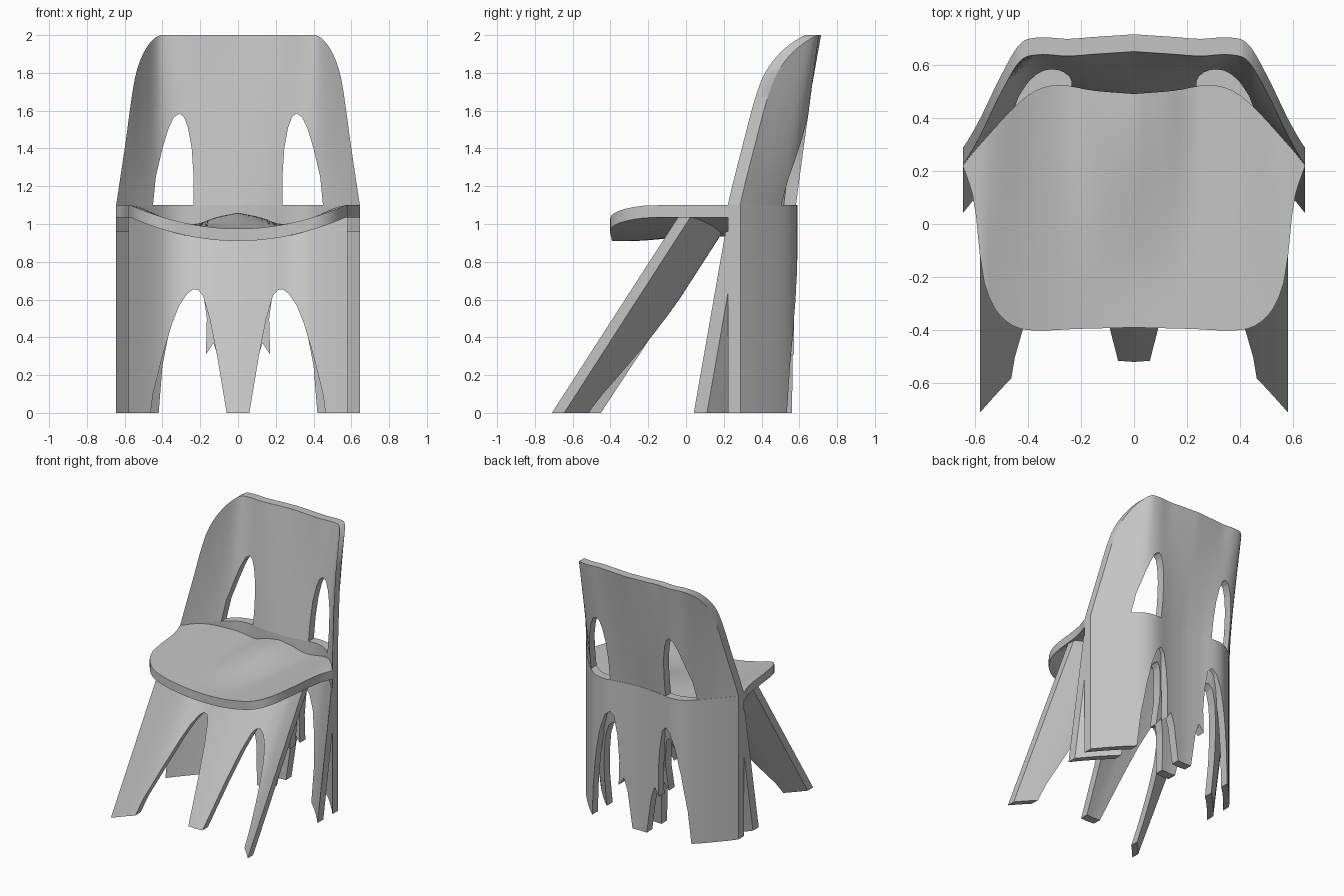
import bpy, bmesh, math

cube = bpy.data.objects.get("Cube")
if cube:
    bpy.data.objects.remove(cube, do_unlink=True)

grey = bpy.data.materials.new("light grey")
grey.use_nodes = True
colour = (0.55, 0.55, 0.55, 1)
grey.diffuse_color = colour
grey.node_tree.nodes["Principled BSDF"].inputs["Base Color"].default_value = colour


def curve(points):
    """Smooth function through (position, value) points."""
    n = len(points)

    def slope(i):
        a, b = points[max(i - 1, 0)], points[min(i + 1, n - 1)]
        return (b[1] - a[1]) / (b[0] - a[0])

    def value(p):
        p = min(max(p, points[0][0]), points[-1][0])
        i = next(k for k in range(n - 1) if p <= points[k + 1][0])
        (p0, v0), (p1, v1) = points[i], points[i + 1]
        h = p1 - p0
        t = (p - p0) / h
        return ((1 + 2 * t) * (1 - t) ** 2 * v0 + t * (1 - t) ** 2 * h * slope(i)
                + t * t * (3 - 2 * t) * v1 + t * t * (t - 1) * h * slope(i + 1))
    return value


def make_object(name, bm):
    bmesh.ops.recalc_face_normals(bm, faces=bm.faces)
    mesh = bpy.data.meshes.new(name)
    bm.to_mesh(mesh)
    bm.free()
    mesh.materials.append(grey)
    obj = bpy.data.objects.new(name, mesh)
    bpy.context.collection.objects.link(obj)
    return obj


def sheet(name, surface, offset, nu=56, nv=20):
    """Solid sheet: surface(u, v) with u in -1..1 and v in 0..1, thickened by offset."""
    bm = bmesh.new()
    sides = []
    for k in (0, 1):
        rows = []
        for j in range(nv + 1):
            row = []
            for i in range(nu + 1):
                u = math.sin(math.pi * (i / nu - 0.5))
                p = surface(u, j / nv)
                row.append(bm.verts.new([a + k * b for a, b in zip(p, offset)]))
            rows.append(row)
        for a, b in zip(rows, rows[1:]):
            for i in range(nu):
                bm.faces.new((a[i], a[i + 1], b[i + 1], b[i]))
        sides.append(rows)
    # rim joining both sides
    rims = [r[0] + [row[-1] for row in r[1:]] + r[-1][-2::-1] + [row[0] for row in r[-2:0:-1]]
            for r in sides]
    for i in range(len(rims[0])):
        bm.faces.new((rims[0][i - 1], rims[0][i], rims[1][i], rims[1][i - 1]))
    return make_object(name, bm)


def cut_pair(obj, outline):
    """Cut an x-z outline and its mirror image through a sheet."""
    bm = bmesh.new()
    for side in (-1, 1):
        ends = [[bm.verts.new((side * x, y, z)) for x, z in outline] for y in (-2, 2)]
        for end in ends:
            bm.faces.new(end)
        for i in range(len(outline)):
            bm.faces.new((ends[0][i - 1], ends[0][i], ends[1][i], ends[1][i - 1]))
    cutter = make_object("cutter", bm)
    cutter.hide_render = True
    mod = obj.modifiers.new("cut", "BOOLEAN")
    mod.operation = "DIFFERENCE"
    mod.solver = "EXACT"
    mod.object = cutter
    bpy.context.view_layer.objects.active = obj
    bpy.ops.object.modifier_apply(modifier=mod.name)
    bpy.data.objects.remove(cutter, do_unlink=True)


# Plan curves shared by the bent sheets
bend = curve([(0, 0), (.15, .012), (.28, .032), (.37, .012), (.45, -.05),
              (.58, -.19), (.65, -.275)])
top_bend = curve([(0, 0), (.15, -.01), (.25, -.017), (.36, -.012), (.43, -.035),
                  (.5, -.14), (.56, -.25), (.65, -.4)])

# Seat: dished in front, with a raised middle at the back
seat_front = curve([(0, -.39), (.2, -.395), (.4, -.4), (.47, -.375), (.53, -.31),
                    (.57, -.2), (.585, -.08), (.602, .08), (.645, .22)])
rear_height = curve([(0, 1.06), (.12, 1.035), (.23, 1.0), (.38, 1.03), (.54, 1.095), (.65, 1.1)])


def seat_height(x, y):
    front = 0.975 + 0.125 * min(abs(x) / 0.57, 1) ** 2
    t = min(max((y + 0.3) / 0.75, 0), 1)
    t = t * t * (3 - 2 * t)
    return front * (1 - t) + rear_height(abs(x)) * t


def seat_surface(u, v):
    x = 0.645 * u
    start, end = seat_front(abs(x)), 0.52 + bend(abs(x))
    y = start + (end - start) * v
    return x, y, seat_height(x, y)


seat = sheet("seat", seat_surface, (0, 0, -0.065))


# Legs: bent sheets that lean by different amounts
def leg_sheet(name, half, foot, lean, top, thickness, outline):
    def surface(u, v):
        x = half * u
        y = foot + bend(abs(x))
        z = v * (top if top else seat_height(x, y + lean) - 0.04)
        return x, y + lean * z, z
    obj = sheet(name, surface, (0, thickness, 0))
    cut_pair(obj, outline)
    return obj


front_arch = [(.055, -.1), (.06, 0), (.11, .3), (.15, .5), (.185, .62), (.21, .65),
              (.235, .655), (.27, .63), (.31, .57), (.35, .47), (.4, .3), (.45, .1), (.475, -.1)]


def rear_arch(apex):
    low = [(.055, -.1), (.06, 0), (.1, .28), (.13, .37), (.17, .31), (.165, .5)]
    high = [(.18, .8), (.205, .96), (.235, 1), (.275, .96), (.32, .82), (.36, .6)]
    return low + [(x, z * apex) for x, z in high] + [(.4, .25), (.42, 0), (.425, -.1)]


front_legs = leg_sheet("front_legs", .58, -.52, .645, None, .065, front_arch)
middle_legs = leg_sheet("middle_legs", .645, .31, .175, .96, .07, rear_arch(.76))
rear_legs = leg_sheet("rear_legs", .645, .49, 0, 1.1, .067, rear_arch(.86))

# Backrest: reclined, narrowing to rounded top corners
back_width = curve([(1.1, .645), (1.4, .6), (1.75, .55), (1.86, .52), (1.94, .48),
                    (1.985, .44), (2.0, .41)])


def back_surface(u, v):
    z = 1.1 + 0.9 * math.sin(v * math.pi / 2)
    x = u * back_width(z)
    w = (z - 1.1) / 0.9
    y = 0.49 + 0.16 * w + (1 - w) * bend(abs(x)) + w * top_bend(abs(x))
    return x, y, z


backrest = sheet("backrest", back_surface, (0, 0.065, 0), nv=28)
cut_pair(backrest, [(.235, 1.0), (.235, 1.25), (.245, 1.4), (.265, 1.51), (.285, 1.565),
                    (.31, 1.585), (.34, 1.565), (.37, 1.5), (.4, 1.4), (.435, 1.25), (.46, 1.0)])

# Smooth faces with crisp edges
bpy.ops.object.select_all(action="DESELECT")
for obj in (seat, front_legs, middle_legs, rear_legs, backrest):
    obj.select_set(True)
bpy.context.view_layer.objects.active = seat
bpy.ops.object.shade_smooth_by_angle(angle=math.radians(35))
